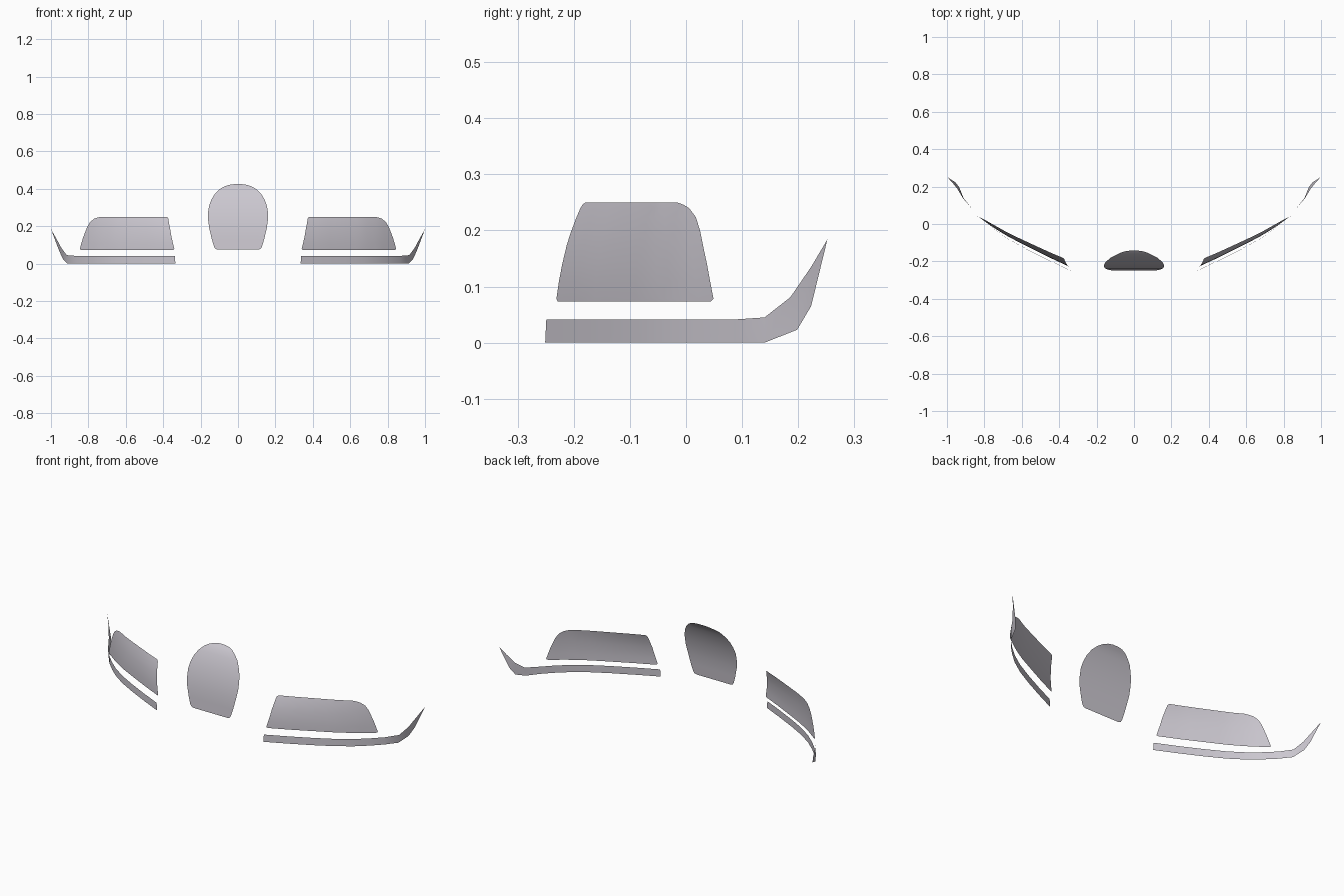
import bpy
from math import radians

cube = bpy.data.objects.get("Cube")
if cube:
    bpy.data.objects.remove(cube, do_unlink=True)

silver = bpy.data.materials.new("pale_silver")
silver.use_nodes = True
colour = (0.60, 0.575, 0.63, 1)
silver.diffuse_color = colour
silver.node_tree.nodes["Principled BSDF"].inputs["Base Color"].default_value = colour


def lerp(points, x):
    """Read a piecewise linear curve given as (x, value) points."""
    for (x0, v0), (x1, v1) in zip(points, points[1:]):
        if x <= x1:
            return v0 + (v1 - v0) * (x - x0) / (x1 - x0)
    return points[-1][1]


def sheet(name, rows, flip=False):
    """Skin rows of equal length into one open surface facing the front."""
    n = len(rows[0])
    verts = [(-p[0], p[1], p[2]) if flip else p for row in rows for p in row]
    faces = []
    for r in range(len(rows) - 1):
        for c in range(n - 1):
            a = r * n + c
            f = (a, a + 1, a + n + 1, a + n)
            faces.append(f[::-1] if flip else f)
    mesh = bpy.data.meshes.new(name)
    mesh.from_pydata(verts, [], faces)
    mesh.validate()
    mesh.materials.append(silver)
    ob = bpy.data.objects.new(name, mesh)
    bpy.context.collection.objects.link(ob)
    bpy.ops.object.select_all(action="DESELECT")
    ob.select_set(True)
    bpy.context.view_layer.objects.active = ob
    bpy.ops.object.shade_smooth_by_angle(angle=radians(40))


# Central shield: half width by height, leaning back towards the top
shield = [(.074, .105), (.078, .12), (.09, .128), (.13, .140), (.19, .154),
          (.235, .160), (.275, .160), (.31, .154), (.345, .141), (.375, .122),
          (.398, .098), (.412, .073), (.421, .046), (.425, .018)]
lean = [(.074, -.248), (.19, -.238), (.275, -.219), (.345, -.194),
        (.398, -.166), (.425, -.142)]
rows = []
for z, w in shield:
    rows.append([(w * (i / 4 - 1), lerp(lean, z), z) for i in range(9)])
sheet("centre_shield", rows)

# Side panels: height, inner edge, outer edge, over a swept-back plan curve
panel = [(.073, .346, .838), (.078, .340, .846), (.11, .348, .837),
         (.14, .355, .828), (.176, .361, .814), (.20, .366, .804),
         (.224, .370, .789), (.24, .373, .768), (.246, .376, .750),
         (.250, .384, .730)]
plan = [(.34, -.231), (.45, -.180), (.57, -.120), (.67, -.069),
        (.76, -.014), (.81, .023), (.846, .049)]
rows = []
for z, inner, outer in panel:
    t = (z - .073) / .177
    row = []
    for i in range(15):
        x = inner + (outer - inner) * i / 14
        tilt = lerp([(.34, .033), (.75, .016), (.85, .012)], x)
        row.append((x, lerp(plan, x) + tilt * t ** 2.3, z))
    rows.append(row)
for side in ("left", "right"):
    sheet(side + "_panel", rows, side == "right")

# Lower trims: a level band that sweeps up and out to a pointed tip
level = [(.335, -.251), (.45, -.197), (.57, -.137), (.67, -.082),
         (.75, -.027), (.81, .025), (.865, .08)]
lower = [(x, y, 0) for x, y in level]
lower += [(.912, .14, 0), (.935, .198, .023), (.955, .223, .065), (1, .252, .184)]
upper = [(x + .002, y + .002, .041) for x, y in level]
upper += [(.916, .14, .045), (.943, .186, .081), (.972, .223, .135), (1, .252, .184)]
for side in ("left", "right"):
    sheet(side + "_trim", [lower, upper], side == "right")
